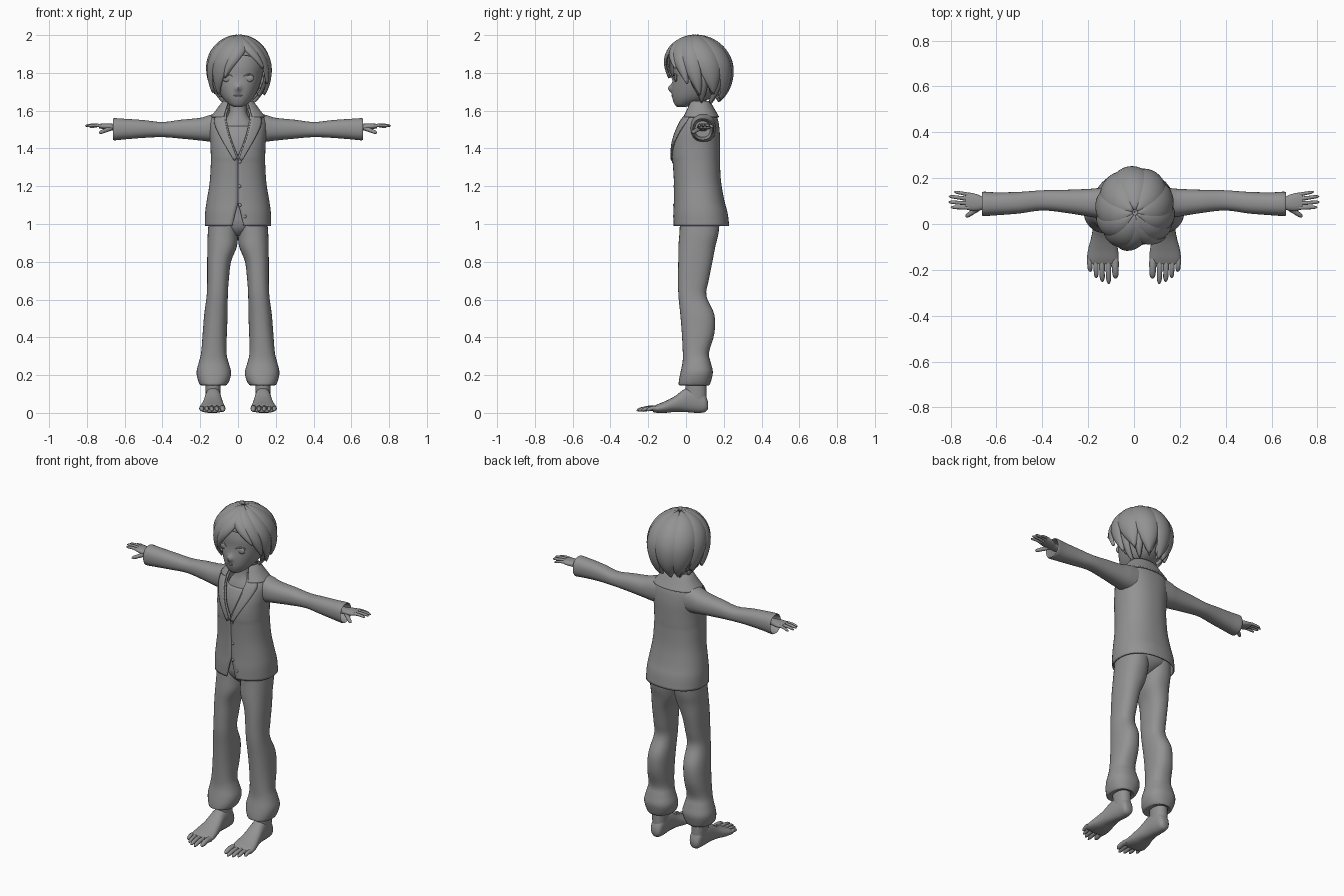
import bpy, bmesh
from math import sin, cos, pi, radians, exp, copysign, asin
from mathutils import Vector, Matrix
from mathutils.bvhtree import BVHTree

# ---------- helpers ----------
grey = bpy.data.materials.new("dark_grey")
grey.diffuse_color = (.29, .29, .29, 1)

def finish(name, bm, solid=0, mirror=False, sharp=45):
    bmesh.ops.recalc_face_normals(bm, faces=bm.faces)
    me = bpy.data.meshes.new(name)
    bm.to_mesh(me)
    bm.free()
    for f in me.polygons:
        f.use_smooth = True
    me.set_sharp_from_angle(angle=radians(sharp))
    me.materials.append(grey)
    ob = bpy.data.objects.new(name, me)
    bpy.context.collection.objects.link(ob)
    if mirror:
        ob.modifiers.new("mirror", 'MIRROR').use_mirror_merge = False
    if solid:
        m = ob.modifiers.new("thickness", 'SOLIDIFY')
        m.thickness, m.offset = solid, 0
    return ob

def grid(name, patches, close=True, cap=True, **kw):
    """Skin rows of points into one object."""
    bm = bmesh.new()
    for rows in patches:
        vs = [[bm.verts.new(p) for p in r] for r in rows]
        n = len(rows[0])
        for a, b in zip(vs, vs[1:]):
            for i in range(n if close else n - 1):
                j = (i + 1) % n
                bm.faces.new((a[i], a[j], b[j], b[i]))
        if close and cap:
            bm.faces.new(vs[0])
            bm.faces.new(vs[-1])
    return finish(name, bm, **kw)

def spline(keys, sub):
    out = []
    for i in range(len(keys) - 1):
        k = [keys[max(0, min(len(keys) - 1, i + d))] for d in (-1, 0, 1, 2)]
        for s in range(sub):
            t = s / sub
            out.append([.5 * (2*b + (c-a)*t + (2*a-5*b+4*c-d)*t*t + (3*b-a-3*c+d)*t**3)
                        for a, b, c, d in zip(*k)])
    return out + [list(keys[-1])]

def loft(axis, rings, n=32, p=2.3, sub=4):
    """Rings: position, centre u, half width u, v min, v max, optional front gap."""
    rows = []
    for w, cu, ru, v0, v1, *gap in spline(rings, sub):
        g = asin(min(.95, max(0, gap[0]) / ru) ** (p / 2)) if gap else 0
        row = []
        for i in range(n + 1 if gap else n):
            a = g + (2 * pi - 2 * g) * i / n
            u = cu + ru * copysign(abs(sin(a)) ** (2 / p), sin(a))
            v = (v0 + v1) / 2 - (v1 - v0) / 2 * copysign(abs(cos(a)) ** (2 / p), cos(a))
            row.append({'Z': (u, v, w), 'X': (w, u, v), 'Y': (u, w, v)}[axis])
        rows.append(row)
    return rows

def tube(pts, n=10):
    rows = []
    for i, (*p, r) in enumerate(pts):
        d = Vector(pts[min(i+1, len(pts)-1)][:3]) - Vector(pts[max(i-1, 0)][:3])
        q = d.to_track_quat('Z', 'Y')
        rows.append([Vector(p) + q @ Vector((r*cos(2*pi*k/n), r*sin(2*pi*k/n), 0)) for k in range(n)])
    return rows

def digit(base, tip, r, bend=0):
    a, b = Vector(base), Vector(tip)
    return tube([(*(a.lerp(b, t) + Vector((0, 0, bend * sin(pi * t)))), r * f)
                 for t, f in ((0, 1), (.3, 1), (.55, .9), (.8, .85), (.93, .6), (1, .15))])

def blobs(name, items, **kw):
    bm = bmesh.new()
    for loc, sc in items:
        bmesh.ops.create_uvsphere(bm, u_segments=16, v_segments=10, radius=1,
                                  matrix=Matrix.Translation(loc) @ Matrix.Diagonal((*sc, 1)))
    return finish(name, bm, **kw)

def projector(ob):
    t = BVHTree.FromPolygons([v.co for v in ob.data.vertices], [p.vertices for p in ob.data.polygons])
    def hit(x, z, lift=0):
        h = t.ray_cast(Vector((x, -1, z)), Vector((0, 1, 0)))[0] or t.find_nearest(Vector((x, -.1, z)))[0]
        return Vector((x, h.y - lift, z))
    return hit

# ---------- trousers and pelvis ----------
grid("trouser_leg", [loft('Z', [
    (1.04, .075, .078, -.03, .18), (.95, .08, .08, -.035, .172), (.88, .084, .078, -.04, .155),
    (.8, .1, .063, -.041, .14), (.7, .106, .057, -.042, .12), (.62, .11, .056, -.04, .108),
    (.52, .117, .062, -.03, .15), (.42, .123, .064, -.022, .15), (.32, .128, .067, -.017, .122),
    (.27, .129, .078, -.018, .13), (.22, .128, .091, -.028, .142), (.18, .128, .086, -.036, .136),
    (.148, .13, .07, -.038, .125), (.15, .13, .055, -.02, .115)])], mirror=True)
grid("pelvis", [loft('Z', [(.94, 0, .025, .01, .11), (.97, 0, .07, -.02, .16),
                           (1.02, 0, .15, -.035, .185), (1.12, 0, .145, -.04, .17)])])

# ---------- feet ----------
foot = loft('Y', [(.116, .13, .02, .02, .06), (.1, .13, .034, .004, .1), (.06, .13, .039, 0, .135),
                  (0, .132, .044, .004, .13), (-.06, .133, .054, .005, .088), (-.11, .135, .065, 0, .062),
                  (-.15, .136, .069, 0, .046), (-.175, .136, .064, .004, .034)], n=24)
ankle = loft('Z', [(.06, .13, .038, .01, .108), (.12, .132, .04, -.002, .108), (.2, .132, .042, -.003, .106)], n=24)
toes = [digit((x + .003, -.15, .022), (x, y, .012), r, .008) for x, y, r in
        ((.08, -.238, .016), (.11, -.262, .013), (.138, -.253, .013), (.164, -.236, .012), (.191, -.208, .012))]
grid("foot", [foot, ankle], mirror=True)
grid("toes", toes, mirror=True)

# ---------- jacket with open front ----------
jacket = grid("jacket", [loft('Z', [
    (.99, 0, .172, -.063, .225, .03), (1.06, 0, .17, -.063, .216, .014), (1.12, 0, .162, -.06, .2, 0),
    (1.22, 0, .146, -.06, .182, 0), (1.32, 0, .14, -.066, .176, 0), (1.36, 0, .14, -.07, .176, .001),
    (1.42, 0, .142, -.068, .176, .025), (1.48, 0, .147, -.055, .175, .045), (1.54, 0, .147, -.03, .168, .058),
    (1.58, 0, .125, -.004, .155, .06), (1.61, 0, .088, .008, .135, .05)],
    n=56)], close=False, solid=.008)
grid("shirt", [loft('Z', [(1.02, 0, .15, -.04, .19), (1.15, 0, .145, -.045, .18), (1.3, 0, .128, -.05, .165),
    (1.4, 0, .128, -.055, .162), (1.46, 0, .128, -.047, .16), (1.51, 0, .12, -.028, .15),
    (1.518, 0, .11, -.018, .145)])])
grid("neck", [loft('Z', [(1.46, 0, .11, -.03, .14), (1.53, 0, .085, -.008, .135), (1.57, 0, .056, .008, .12),
                         (1.61, 0, .045, .015, .108), (1.68, 0, .045, .01, .11)])])
on_jacket = projector(jacket)
lapel = spline([(.004, 1.345, .02, 1.335), (.032, 1.42, .076, 1.43), (.053, 1.48, .11, 1.495),
                (.066, 1.54, .126, 1.545), (.07, 1.57, .112, 1.575)], 4)
grid("lapel", [[[on_jacket(a + (c-a)*k/5, b + (d-b)*k/5, .009) for k in range(6)] for a, b, c, d in lapel]],
     close=False, solid=.007, mirror=True)
grid("collar", [loft('Z', [(1.565, 0, .142, -.022, .172, .075), (1.6, 0, .114, -.004, .152, .066),
                           (1.63, 0, .092, .01, .135, .056), (1.648, 0, .075, .018, .124, .05)], n=48)],
     close=False, solid=.008)
blobs("buttons", [(on_jacket(x, z, .002), (.009, .006, .009))
                  for x, z in ((.01, 1.33), (.008, 1.2), (.01, 1.1), (.036, 1.04))])

# ---------- sleeves and hands ----------
grid("sleeve", [loft('X', [
    (.09, .09, .068, 1.43, 1.59), (.15, .091, .066, 1.436, 1.577), (.2, .093, .06, 1.442, 1.562),
    (.3, .099, .05, 1.452, 1.552), (.4, .103, .044, 1.46, 1.54), (.5, .093, .047, 1.456, 1.55),
    (.6, .088, .05, 1.448, 1.557), (.655, .088, .053, 1.443, 1.56), (.656, .088, .047, 1.45, 1.553),
    (.6, .088, .04, 1.46, 1.545)])], mirror=True)
palm = loft('X', [(.58, .09, .024, 1.49, 1.53), (.65, .09, .026, 1.495, 1.53), (.68, .093, .035, 1.497, 1.532),
                  (.71, .097, .039, 1.502, 1.532), (.735, .1, .036, 1.507, 1.53)], n=20)
fingers = [digit((.72, y0, 1.52), (x, y, z), r, .004) for y0, x, y, z, r in
           ((.128, .785, .141, 1.51, .008), (.109, .808, .121, 1.517, .009),
            (.09, .81, .096, 1.52, .009), (.071, .8, .073, 1.517, .009))]
fingers.append(digit((.67, .075, 1.508), (.735, .031, 1.482), .012))
grid("hand", [palm] + fingers, mirror=True)

# ---------- head and face ----------
rows = loft('Z', [(1.62, 0, .022, -.048, 0), (1.635, 0, .05, -.061, .05), (1.67, 0, .084, -.073, .14),
                  (1.72, 0, .109, -.075, .19), (1.78, 0, .128, -.069, .212), (1.84, 0, .138, -.068, .225),
                  (1.9, 0, .125, -.05, .213), (1.95, 0, .085, 0, .16), (1.97, 0, .03, .05, .11)], n=72, p=2.1, sub=6)
rows = [[(x, y - (.022 * exp(-(x/.014)**2 - ((z-1.718)/.018)**2) if y < 0 else 0), z) for x, y, z in r] for r in rows]
head = grid("head", [rows])
on_face = projector(head)
blobs("eyes", [(on_face(.058, 1.772, -.002), (.026, .009, .02))], mirror=True)
grid("eyelids", [tube([(*on_face(.058 + .03*s, 1.792 - .012*s*s, .004), .004*(1.1-s*s))
                       for s in (-1, -.6, -.2, .2, .6, 1)], 8)], mirror=True)
grid("mouth", [tube([(*on_face(.027*s, 1.678 + .003*s*s), .004*(1.1-s*s))
                     for s in (-1, -.6, -.2, .2, .6, 1)], 8)])
blobs("ears", [((.127, .085, 1.755), (.013, .024, .036)), ((.124, .078, 1.73), (.01, .014, .018))], mirror=True)

# ---------- hair ----------
def on_hair(az, th, f):
    """Point on the hair volume; azimuth 0 is the front, theta runs down from the crown."""
    rz = .168 if th < pi / 2 else .205
    return (.004 + .164*f*sin(th)*sin(az), .081 - .03*(1+cos(th))*.5 - .177*f*sin(th)*cos(az), 1.825 + rz*f*cos(th))

grid("hair_cap", [[[on_hair(a*2*pi/40, (k+.05)/12 * radians(92 - 28*cos(a*2*pi/40)), .95) for a in range(40)]
                   for k in range(13)]], cap=False, solid=.006)

def strand(az, end, width, swirl=20, lift=0., start=4, base=0.):
    rows = []
    for k in range(23):
        t = k / 22
        th = radians(start + (end - start) * t)
        w = width * (.3 + .7*sin(min(t/.5, 1)*pi/2)) * (1 - .97*t**3.5) / max(sin(th), .32)
        a = radians(az + swirl * (t - .5))
        rows.append([on_hair(a + w/.17*s, th, .965 + .07*(1 - s*s) + base + lift*t*t)
                     for s in (-1, -.75, -.5, -.25, 0, .25, .5, .75, 1)])
    return rows

back = [(105, 130, .085, 30), (145, 142, .09, 24), (188, 146, .092, 18), (228, 142, .09, -20), (268, 130, .08, -28)]
grid("back_hair", [strand(*f) for f in back], close=False, solid=.008)
fringe = [(-62, 126, .06, -30, .03), (-32, 130, .072, -44, .02), (-2, 104, .05, -50, .01),
          (24, 90, .042, 50, .03), (48, 112, .05, 40, .04), (74, 130, .055, 30, .04)]
grid("fringe", [strand(*f) for f in fringe], close=False, solid=.008)
nape = [(a, 138 + 12*(i % 2) + 4*sin(i*2.3), .03, (-1)**i*10, .05*(i % 2), 70, -.07)
        for i, a in enumerate(range(80, 285, 17))]
grid("nape_locks", [strand(*f) for f in nape], close=False, solid=.007)
